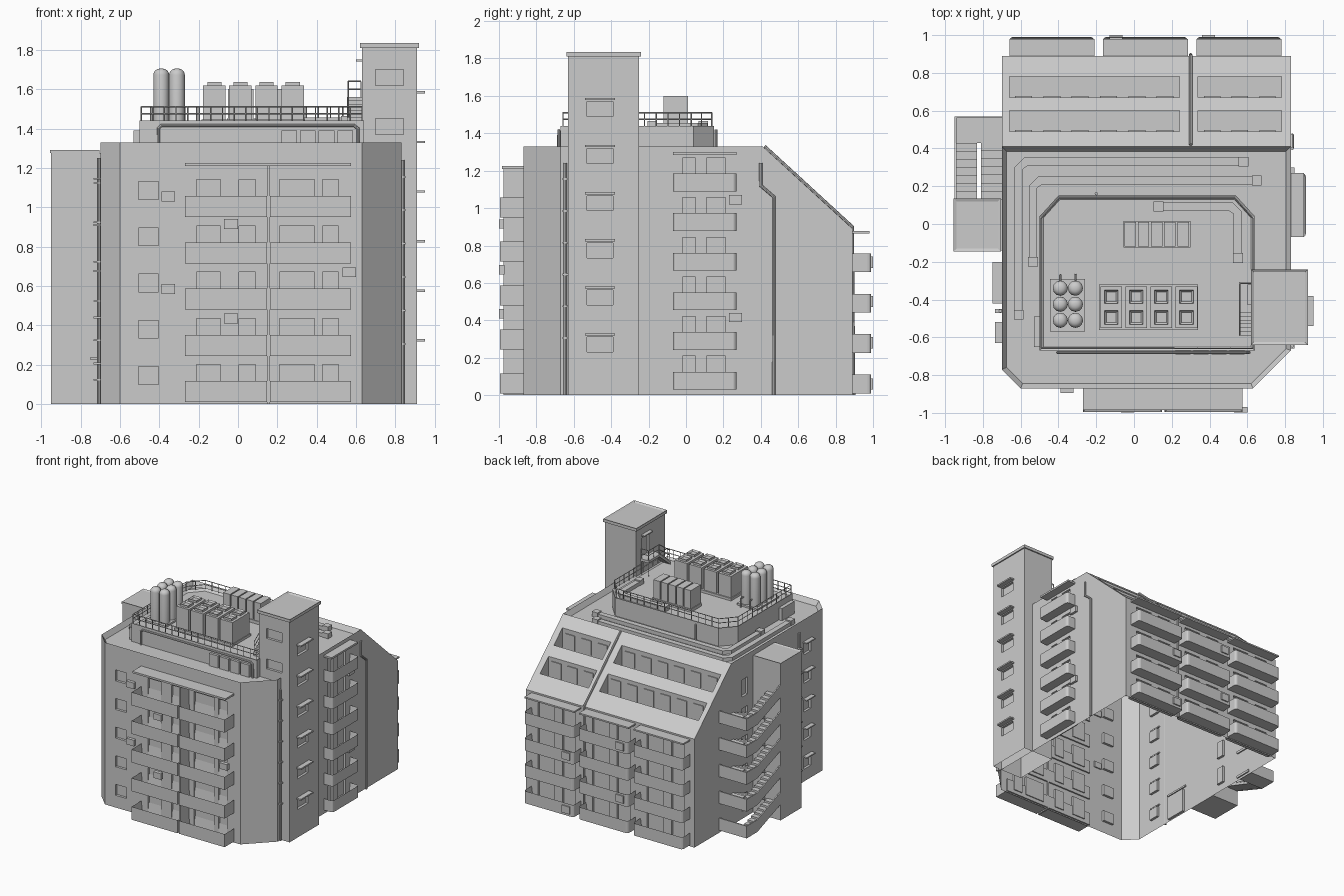
import bpy, bmesh, math
from mathutils import Vector

if "Cube" in bpy.data.objects:
    bpy.data.objects.remove(bpy.data.objects["Cube"])

GREY = (0.6, 0.6, 0.6, 1)
concrete = bpy.data.materials.new("concrete_grey")
concrete.use_nodes = True
concrete.diffuse_color = GREY
concrete.node_tree.nodes["Principled BSDF"].inputs["Base Color"].default_value = GREY


def finish(name, bm):
    bmesh.ops.recalc_face_normals(bm, faces=bm.faces)
    mesh = bpy.data.meshes.new(name)
    bm.to_mesh(mesh)
    bm.free()
    mesh.materials.append(concrete)
    ob = bpy.data.objects.new(name, mesh)
    bpy.context.collection.objects.link(ob)
    return ob


def activate(ob):
    bpy.ops.object.select_all(action='DESELECT')
    ob.select_set(True)
    bpy.context.view_layer.objects.active = ob


def extrude(bm, pts, axis, a, b):
    """Extrude a 2D outline along an axis from a to b."""
    place = {'x': lambda p, t: (t, p[0], p[1]),
             'y': lambda p, t: (p[0], t, p[1]),
             'z': lambda p, t: (p[0], p[1], t)}[axis]
    face = bm.faces.new([bm.verts.new(place(p, a)) for p in pts])
    new = bmesh.ops.extrude_face_region(bm, geom=[face])["geom"]
    move = Vector(place((0, 0), b - a))
    bmesh.ops.translate(bm, vec=move, verts=[g for g in new if isinstance(g, bmesh.types.BMVert)])


def boxes(name, items):
    """One object made of several boxes (x0, x1, y0, y1, z0, z1)."""
    bm = bmesh.new()
    for x0, x1, y0, y1, z0, z1 in items:
        extrude(bm, rect(x0, x1, y0, y1), 'z', z0, z1)
    return finish(name, bm)


def rect(x0, x1, y0, y1):
    return [(x0, y0), (x1, y0), (x1, y1), (x0, y1)]


def tray(name, pts, z0, z1, rim=0.012, sink=0.0, radius=0.0, slope=None):
    """Upright prism with a sunken top, rounded corners or a sloped cut."""
    bm = bmesh.new()
    extrude(bm, pts, 'z', z0, z1)
    if radius:
        sides = [e for e in bm.edges if abs(e.verts[0].co.z - e.verts[1].co.z) > 0.001]
        bmesh.ops.bevel(bm, geom=sides, offset=radius, segments=3, profile=0.5, affect='EDGES')
    if slope:
        bmesh.ops.bisect_plane(bm, geom=bm.verts[:] + bm.edges[:] + bm.faces[:],
                               plane_co=slope[0], plane_no=slope[1], clear_outer=True)
        bmesh.ops.holes_fill(bm, edges=[e for e in bm.edges if e.is_boundary])
    bmesh.ops.recalc_face_normals(bm, faces=bm.faces)
    if sink:
        top = max((f for f in bm.faces if f.normal.z > 0.9), key=lambda f: f.calc_center_median().z)
        bmesh.ops.inset_region(bm, faces=[top], thickness=rim, use_even_offset=True)
        bmesh.ops.translate(bm, vec=(0, 0, -sink), verts=top.verts[:])
    return finish(name, bm)


def pipes(name, paths, r, sides=2):
    curve = bpy.data.curves.new(name, 'CURVE')
    curve.dimensions = '3D'
    curve.bevel_depth, curve.bevel_resolution, curve.use_fill_caps = r, sides, True
    for path in paths:
        sp = curve.splines.new('POLY')
        sp.points.add(len(path) - 1)
        for p, co in zip(sp.points, path):
            p.co = (*co, 1)
    curve.materials.append(concrete)
    ob = bpy.data.objects.new(name, curve)
    bpy.context.collection.objects.link(ob)
    activate(ob)
    bpy.ops.object.convert(target='MESH')
    if sides:
        bpy.ops.object.shade_smooth_by_angle()


# Main block with sloped back, and lift tower
body = tray("main_block", [(-.6, -.87), (.63, -.87), (.83, -.67), (.83, .89), (-.7, .89), (-.7, -.77)],
            0, 1.33, .025, .04, slope=((0, .41, 1.33), (0, .44, .48)))
tower = tray("lift_tower", rect(.63, .91, -.63, -.25), 0, 1.81)
tray("lift_tower_cap", rect(.62, .92, -.64, -.24), 1.81, 1.835, .015, .01)

# Window and door openings
cuts = []
front_z = [.235 * k for k in range(5)]
side_z = [.212 * k for k in range(6)]
back_z = [.216 * k for k in range(4)]
tower_z = [.23 + .252 * k for k in range(6)]
bays = [-.66, -.165, .33]
for z in front_z:
    cuts.append((-.505, -.405, -.9, -.85, z + .1, z + .19))
    cuts.append((-.73, -.68, -.62, -.53, z + .1, z + .19))
    for x0, x1 in [(-.21, -.09), (.005, .09), (.21, .39), (.43, .51)]:
        cuts.append((x0, x1, -.9, -.85, z + .04, z + .2))
    cuts.append((-.73, -.68, .2, .27, z + .06, z + .2))
for z in side_z:
    cuts += [(.81, .86, y0, y1, z + .05, z + .208) for y0, y1 in [(-.02, .05), (.11, .21)]]
for z in back_z:
    for x in bays:
        cuts += [(x + a, x + b, .87, .93, z + .04, z + .195) for a, b in [(.05, .17), (.24, .39)]]
cuts += [(.89, .94, -.53, -.39, z, z + .08) for z in tower_z]
cuts += [(.7, .84, -.66, -.61, z, z + .08) for z in (1.37, 1.62)]
cuts += [(.6, .65, -.42, -.33, 1.56, 1.72), (-.73, -.68, -.4, -.22, .01, .21)]
strips = [(-.66, .24), (.34, .78)]
for x0, x1 in strips:
    cuts += [(x0, x1, .49, .6, 1.08, 1.5), (x0, x1, .67, .78, .91, 1.5)]
cutter = boxes("opening_cutter", cuts)
cutter.hide_render = True
for ob in (body, tower):
    activate(ob)
    mod = ob.modifiers.new("openings", 'BOOLEAN')
    mod.operation, mod.solver, mod.object = 'DIFFERENCE', 'EXACT', cutter
    bpy.ops.object.modifier_apply(modifier=mod.name)
    # The shell is open underneath
    bm = bmesh.new()
    bm.from_mesh(ob.data)
    under = [f for f in bm.faces if f.normal.z < -.9 and f.calc_center_median().z < .001]
    bmesh.ops.delete(bm, geom=under, context='FACES')
    bm.to_mesh(ob.data)
    bm.free()
bpy.data.objects.remove(cutter)

# Attic windows in the sloped recesses
panes = []
for x0, x1 in strips:
    n = round((x1 - x0) / .15)
    w = (x1 - x0) / n
    for k in range(n):
        a = x0 + k * w
        panes += [(a + .03, a + w - .03, .489, .497, 1.1, 1.22), (a + .03, a + w - .03, .669, .677, .93, 1.06)]
boxes("attic_windows", panes)

# Balconies, canopies and divider
for z in front_z:
    for x0, x1 in [(-.27, .148), (.162, .575)]:
        tray("front_balcony", rect(x0, x1, -.995, -.858), z + .01, z + .117, .012, .09)
for z in side_z:
    tray("side_balcony", rect(.79, .91, -.07, .27), z + .03, z + .125, .012, .08, .02)
for z in back_z:
    for x in bays:
        tray("back_balcony", rect(x, x + .45, .85, .99), z + .01, z + .11, .012, .085, .02)
boxes("canopies", [(-.27, .575, -.985, -.86, 1.21, 1.225), (.82, .9, -.07, .27, 1.285, 1.3)]
      + [(x, x + .45, .88, .98, .865, .877) for x in bays])
boxes("balcony_divider", [(.148, .162, -.975, -.86, 0, 1.21)])

# Window hoods and door canopy
boxes("window_hoods", [(.9, .95, -.54, -.38, z + .088, z + .1) for z in tower_z]
      + [(-.735, -.69, -.63, -.52, z + .2, z + .21) for z in front_z]
      + [(.6, .64, -.43, -.32, 1.74, 1.75), (-.75, -.69, -.42, -.2, .225, .24)])

# Wall air conditioners
boxes("wall_air_conditioners",
      [(-.39, -.32, -.895, -.86, z, z + .05) for z in (.56, 1.03)]
      + [(x, x + .07, -.999, -.97, z, z + .05) for x, z in [(-.07, .41), (.53, .645), (-.07, .89)]]
      + [(.82, .85, .23, .3, z, z + .05) for z in (.39, 1.02)]
      + [(x, x + .07, .96, 1, z, z + .06) for x, z in [(-.13, .25), (.36, .47), (-.13, .68), (.36, .03)]])

# Outside stair with its own tower
tray("stair_tower", rect(-.95, -.7, -.14, .13), 0, 1.275)
tray("stair_tower_cap", rect(-.955, -.705, -.145, .135), 1.275, 1.292, .015, .006)


def flight(bm, x0, x1, y0, y1, z0, z1, n=7):
    """Stepped flight climbing from y0 to y1."""
    dy, dz = (y1 - y0) / n, (z1 - z0) / n
    pts = []
    for k in range(n):
        pts += [(y0 + k * dy, z0 + (k + 1) * dz), (y0 + (k + 1) * dy, z0 + (k + 1) * dz)]
    pts += [(y1, z1 - .02), (y0, z0 - .015)]
    extrude(bm, pts, 'x', x0, x1)


for k in range(5):
    z = .02 + .22 * k
    tray("stair_landing", rect(-.95, -.69, .43, .57), z, z + .02)
    bm = bmesh.new()
    flight(bm, -.94, -.83, .43, .13, z + .02, z + .13)
    if k:
        flight(bm, -.81, -.7, .13, .43, z - .09, z + .02)
    guard = [(.57, z), (.43, z), (.13, z + .11), (.13, z + .21), (.43, z + .1), (.57, z + .1)]
    extrude(bm, guard, 'x', -.95, -.94)
    extrude(bm, rect(-.95, -.7, z, z + .1), 'y', .56, .57)
    finish("stair_flights", bm)

# Penthouse with sunken roof
house = [(-.5, -.67), (.64, -.67), (.64, .04), (.54, .15), (-.4, .15), (-.5, .04)]
tray("penthouse", house, 1.28, 1.44, .02, .015)
boxes("penthouse_vents", [(x, x + .08, -.69, -.66, 1.29, 1.39) for x in (.22, .315, .41, .505)]
      + [(-.53, -.49, -.65, -.49, 1.29, 1.39)])

# Roof railing
loop = [Vector((x * .985, y + (.012 if y < 0 else -.012), 1.44)) for x, y in house]
rails = [[p + Vector((0, 0, h)) for p in loop + loop[:1]] for h in (.035, .07)]
for a, b in zip(loop, loop[1:] + loop[:1]):
    n = max(1, round((b - a).length / .06))
    for k in range(n):
        p = a.lerp(b, k / n)
        rails.append([p, p + Vector((0, 0, .07))])
pipes("roof_railing", rails, .0035, 0)

# Roof stair to the lift tower
bm = bmesh.new()
flight(bm, .555, .63, -.59, -.45, 1.44, 1.56)
extrude(bm, rect(.555, .63, -.45, -.31), 'z', 1.54, 1.56)
finish("roof_stair", bm)
path = [(-.59, 1.46), (-.45, 1.56), (-.31, 1.56)]
rails = [[(.56, y, z + h) for y, z in path] for h in (.04, .08)]
rails += [[(.56, y, z), (.56, y, z + .08)] for y, z in path + [(-.52, 1.51), (-.38, 1.56)]]
rails += [[(x, -.315, 1.43), (x, -.315, 1.64)] for x in (.56, .625)]
rails += [[(.56, -.315, z), (.625, -.315, z)] for z in (1.6, 1.64)]
pipes("roof_stair_railing", rails, .0035, 0)

# Cooling units, vent cabinets and tanks
boxes("cooling_base", [(-.185, .34, -.56, -.32, 1.42, 1.445), (-.445, -.26, -.57, -.29, 1.42, 1.44)])
for x in (-.12, .012, .145, .278):
    boxes("cooling_unit", [(x - .057, x + .057, -.55, -.33, 1.44, 1.62)])
    for y in (-.495, -.385):
        tray("cooling_fan", rect(x - .036, x + .036, y - .036, y + .036), 1.62, 1.637, .01, .012)
boxes("vent_cabinets", [(x - .03, x + .03, -.12, .01, 1.42, 1.6) for x in (-.02, .05, .12, .19, .26)]
      + [(-.055, .3, -.125, .015, 1.42, 1.45)])
for x in (-.39, -.31):
    for y in (-.34, -.425, -.51):
        bm = bmesh.new()
        ring = [(x + .04 * math.cos(a * math.pi / 6), y + .04 * math.sin(a * math.pi / 6)) for a in range(12)]
        extrude(bm, ring, 'z', 1.43, 1.705)
        rim = [e for e in bm.edges if all(v.co.z > 1.7 for v in e.verts)]
        bmesh.ops.bevel(bm, geom=rim, offset=.032, segments=4, profile=.5, affect='EDGES')
        activate(finish("storage_tank", bm))
        bpy.ops.object.shade_smooth_by_angle(angle=math.radians(50))
    pipes("tank_pipe", [[(x, -.32, 1.5), (x, -.27, 1.5), (x, -.27, 1.42)]], .006)


def duct(xa, xb, y, y_end, z):
    """Flat roof duct with a mitred corner and raised ends."""
    w, c, s = .022, .05, (1 if xb > xa else -1)
    outer, inner = xb + s * w, xb - s * w
    pts = [(xa, y + w), (outer - s * c, y + w), (outer, y + w - c), (outer, y_end),
           (inner, y_end), (inner, y - c + w / 2), (inner - s * c / 2, y - w), (xa, y - w)]
    tray("roof_duct", pts, z, z + .035)
    boxes("duct_end", [(px - .026, px + .026, py - .026, py + .026, z, z + .045)
                       for px, py in [(xa, y), (xb, y_end)]])


duct(.58, -.61, .33, -.48, 1.285)
duct(.65, -.535, .23, -.2, 1.285)
duct(.13, .55, .092, -.18, 1.42)

# Drain and service pipes
pipes("penthouse_pipe", [[(-.405, -.68, 1.29), (-.405, -.68, 1.4), (-.39, -.68, 1.415), (.59, -.68, 1.415),
                          (.61, -.68, 1.4), (.61, -.68, 1.29)], [(-.2, .16, 1.29), (-.2, .16, 1.42)]], .008)
pipes("drain_pipes", [[(.838, .4, 1.24), (.838, .4, 1.12), (.838, .47, 1.06), (.838, .47, 0)],
                      [(.838, -.645, 0), (.838, -.645, 1.24)],
                      [(-.708, -.46, 0), (-.708, -.46, 1.25)],
                      [(.3, .42, 1.33), (.3, .89, .9), (.3, .896, 0)]], .009)
boxes("pipe_brackets", [(-.735, -.7, -.47, -.45, .12 + .2 * k, .127 + .2 * k) for k in range(6)]
      + [(.82, .85, -.66, -.63, .3 + .17 * k, .31 + .17 * k) for k in range(6)])
